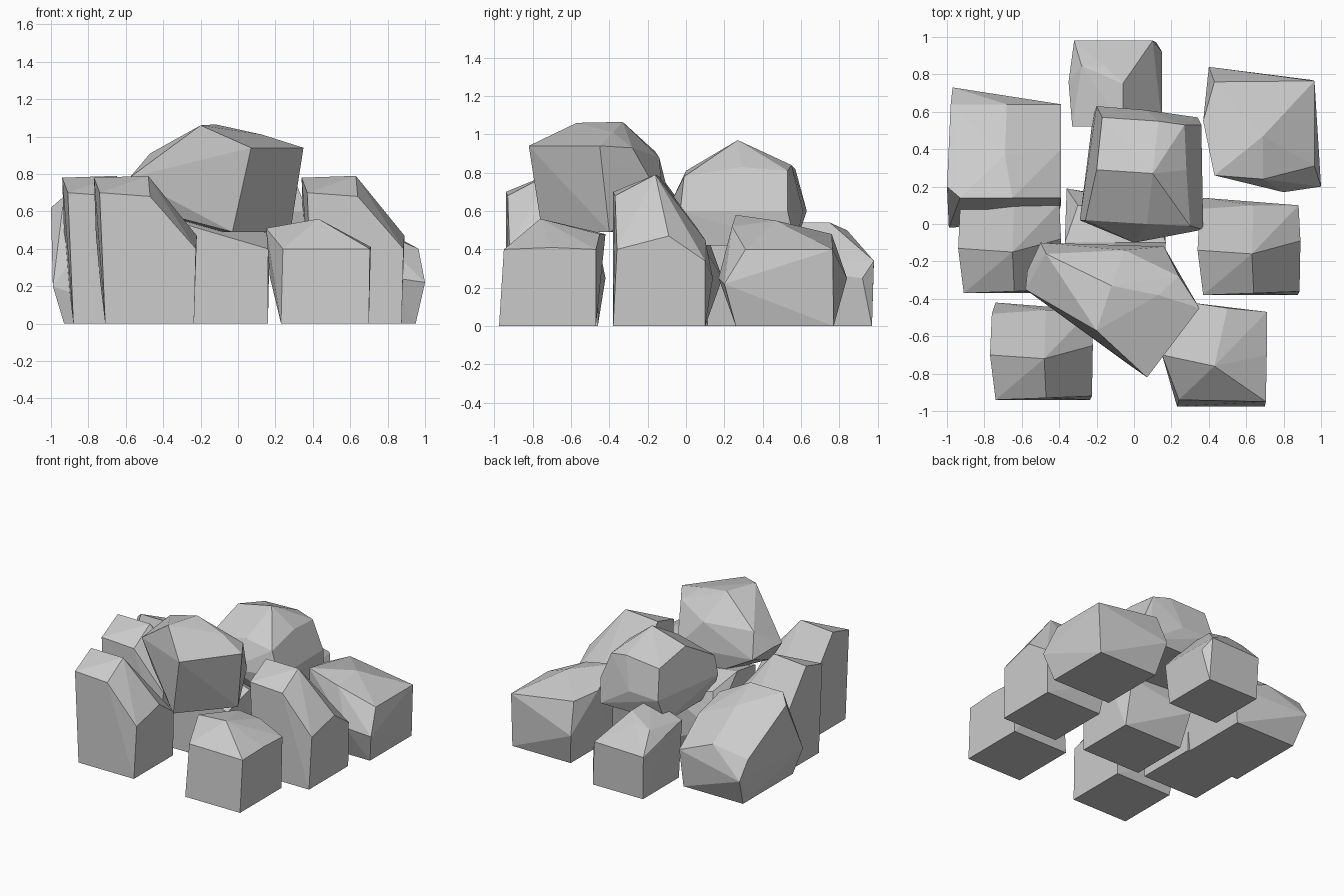
import bpy, bmesh
from mathutils import Vector


def rock(name, base, points, z=0.0, at=(0, 0)):
    """Faceted boulder: convex skin over a flat base outline and a few corner points."""
    bm = bmesh.new()
    off = Vector((at[0], at[1], 0))
    for x, y in base:
        bm.verts.new(Vector((x, y, z)) + off)
    for p in points:
        bm.verts.new(Vector(p) + off)
    res = bmesh.ops.convex_hull(bm, input=bm.verts[:])
    junk = {v for v in res["geom_interior"] + res["geom_unused"]
            if isinstance(v, bmesh.types.BMVert)}
    if junk:
        bmesh.ops.delete(bm, geom=list(junk), context='VERTS')
    bmesh.ops.dissolve_limit(bm, angle_limit=0.06, verts=bm.verts[:], edges=bm.edges[:])
    bmesh.ops.recalc_face_normals(bm, faces=bm.faces[:])
    me = bpy.data.meshes.new(name)
    bm.to_mesh(me)
    bm.free()
    ob = bpy.data.objects.new(name, me)
    bpy.context.collection.objects.link(ob)
    return ob


def box(x0, x1, y0, y1):
    return [(x0, y0), (x1, y0), (x1, y1), (x0, y1)]


# Three identical wedge boulders
wedge = [(.265, -.24, .40), (.27, .03, .47), (.26, .22, .34),
         (-.28, -.02, .78), (.01, -.04, .79), (-.25, -.26, .70), (.02, -.25, .68),
         (-.27, .20, .48), (.02, .22, .45), (-.25, .26, .25)]
for name, at in (("front_left_rock", (-.49, -.68)),
                 ("middle_left_rock", (-.66, -.11)),
                 ("middle_right_rock", (.62, -.12))):
    rock(name, box(-.22, .255, -.26, .22), wedge, at=at)

# Low front boulder
rock("front_right_rock", box(.23, .70, -.975, -.47),
     [(.24, -.94, .40), (.47, -.93, .41), (.705, -.95, .40),
      (.71, -.70, .41), (.71, -.47, .40), (.43, -.76, .56),
      (.15, -.70, .51), (.17, -.70, .25), (.30, -.42, .48), (.50, -.45, .48)])

# Boulder under the pile
rock("centre_base_rock", box(-.34, .16, -.36, .10),
     [(-.35, -.35, .55), (-.07, -.35, .47), (.16, -.36, .40), (.17, -.10, .48),
      (-.10, -.10, .56), (-.37, -.10, .60), (-.36, .19, .25), (.10, .10, .40),
      (-.30, .10, .50)])

# Back row
rock("back_right_rock", box(.45, .95, .26, .77),
     [(1.0, .20, .22), (.965, .31, .40), (.965, .765, .40), (.80, .17, .25),
      (.40, .84, .25), (.43, .26, .58), (.69, .24, .52), (.69, .47, .55),
      (.37, .55, .50), (.43, .76, .48), (.69, .76, .43)])
rock("back_left_rock", box(-.93, -.42, .02, .63),
     [(-.99, -.02, .20), (-.97, .73, .22), (-.39, .64, .28), (-.39, .10, .30),
      (-.98, .64, .36), (-1.0, .20, .62), (-.93, .14, .68), (-.65, .14, .68),
      (-.69, .37, .60), (-.68, .64, .40), (-.39, .40, .47), (-.39, .14, .54)])
rock("back_rock", box(-.31, .12, .53, .97),
     [(.15, .92, .25), (.15, .52, .30), (.10, .98, .34), (-.32, .98, .33),
      (-.35, .76, .42), (-.28, .845, .48), (-.15, .84, .50), (-.06, .75, .54),
      (-.06, .52, .54), (-.33, .52, .45)])

# Two boulders resting on top
rock("upper_back_rock", box(-.22, .34, .0, .57),
     [(.10, .27, .97), (-.17, .57, .82), (.13, .55, .84), (.27, .53, .81),
      (.28, .29, .83), (.30, -.01, .78), (.07, .0, .81), (-.26, .02, .74),
      (-.20, .29, .90), (-.20, .63, .60), (.06, .61, .60), (.36, .53, .60),
      (.37, -.03, .60), (0, -.10, .60), (-.29, .02, .60)], z=.42)
rock("upper_front_rock", [(-.03, -.75), (.28, -.40), (-.10, -.14)],
     [(.07, -.82, .94), (.35, -.45, .94), (-.20, -.57, 1.06), (-.12, -.33, 1.065),
      (.13, -.38, 1.01), (-.47, -.16, .91), (-.05, -.14, .88), (.24, -.28, .93),
      (-.57, -.25, .78), (-.58, -.35, .78), (-.50, -.10, .72), (.16, -.12, .65),
      (-.45, -.40, .60)], z=.49)
